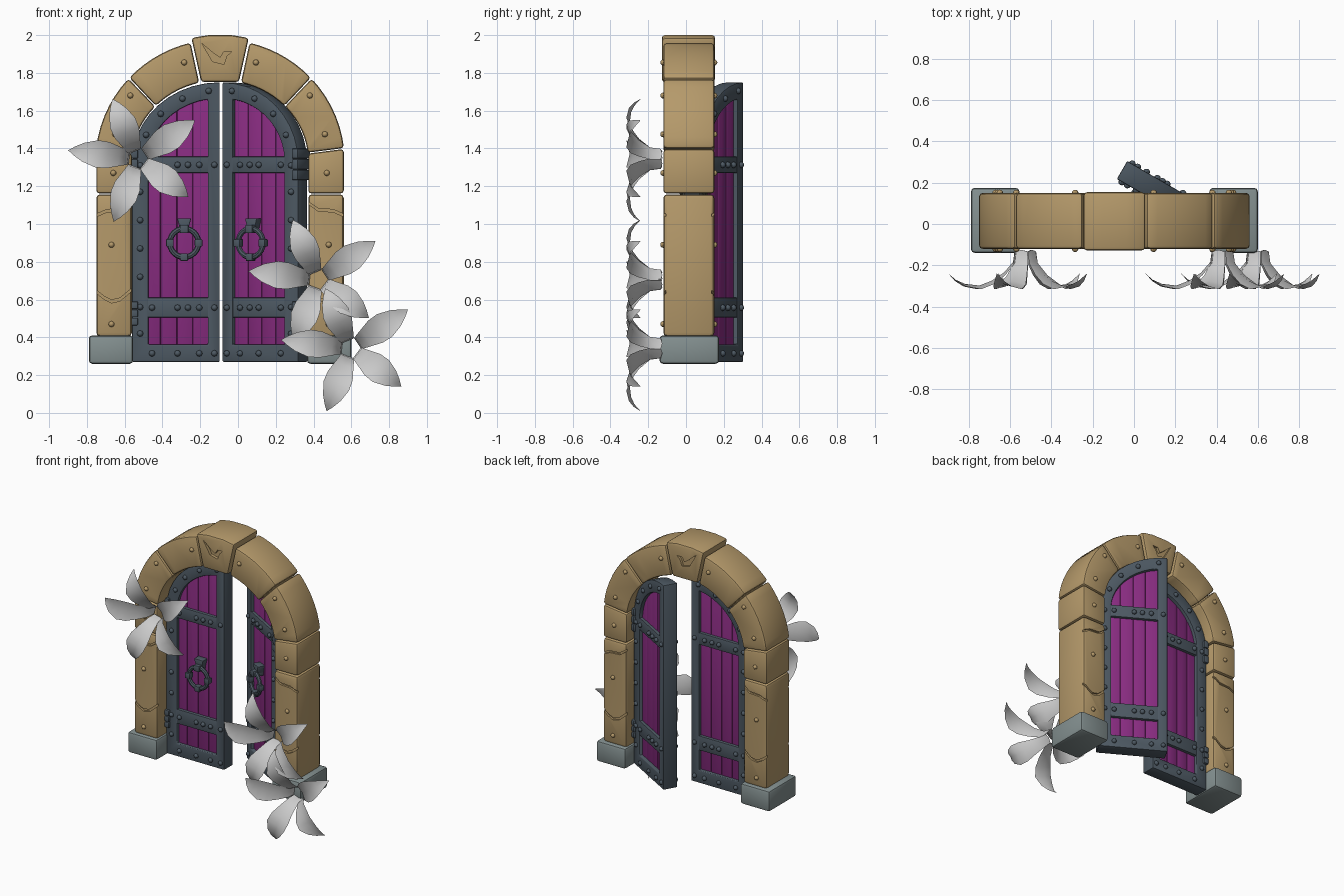
import bpy, bmesh
from math import sin, cos, radians, acos, sqrt
from mathutils import Matrix, Vector

if "Cube" in bpy.data.objects:
    bpy.data.objects.remove(bpy.data.objects["Cube"])

CX, CZ = -0.095, 1.33          # centre of the arch
YF, YB = -0.12, 0.15           # front and back of the stonework


def material(name, rgb):
    m = bpy.data.materials.new(name)
    m.diffuse_color = (*rgb, 1)
    m.use_nodes = True
    m.node_tree.nodes["Principled BSDF"].inputs["Base Color"].default_value = m.diffuse_color
    return m


STONE = material("sandstone", (0.46, 0.32, 0.145))
SLATE = material("grey_stone", (0.23, 0.28, 0.28))
IRON = material("dark_iron", (0.075, 0.10, 0.125))
WOOD = material("purple_wood", (0.25, 0.025, 0.22))


def prism(bm, pts, y0, y1):
    """Extrude an (x, z) outline from y0 to y1."""
    f = [bm.verts.new((x, y0, z)) for x, z in pts]
    b = [bm.verts.new((x, y1, z)) for x, z in pts]
    bm.faces.new(f)
    bm.faces.new(b[::-1])
    for i in range(len(pts)):
        j = (i + 1) % len(pts)
        bm.faces.new((f[j], f[i], b[i], b[j]))


def box(bm, x0, x1, y0, y1, z0, z1):
    prism(bm, [(x0, z0), (x1, z0), (x1, z1), (x0, z1)], y0, y1)


def stud(bm, x, y, z, r=0.017):
    m = Matrix.Translation((x, y, z)) @ Matrix.Rotation(radians(90), 4, 'X')
    bmesh.ops.create_uvsphere(bm, u_segments=8, v_segments=6, radius=r, matrix=m)


def finish(name, bm, mat=None, matrix=None, bevel=0, cutter=None, recalc=True):
    if matrix is not None:
        bm.transform(matrix)
    if recalc:
        bmesh.ops.recalc_face_normals(bm, faces=bm.faces)
    me = bpy.data.meshes.new(name)
    bm.to_mesh(me)
    bm.free()
    ob = bpy.data.objects.new(name, me)
    bpy.context.collection.objects.link(ob)
    if mat:
        me.materials.append(mat)
    bpy.ops.object.select_all(action='DESELECT')
    ob.select_set(True)
    bpy.context.view_layer.objects.active = ob
    if bevel:
        m = ob.modifiers.new("bevel", 'BEVEL')
        m.width, m.segments, m.limit_method = bevel, 2, 'ANGLE'
        bpy.ops.object.modifier_apply(modifier="bevel")
    if cutter:
        m = ob.modifiers.new("carve", 'BOOLEAN')
        m.operation, m.solver, m.object = 'DIFFERENCE', 'EXACT', cutter
        bpy.ops.object.modifier_apply(modifier="carve")
        bpy.data.objects.remove(cutter)
    bpy.ops.object.shade_smooth_by_angle(angle=radians(35))
    return ob


def arc(a, b, t0, t1, n=7):
    ts = [radians(t0 + (t1 - t0) * i / n) for i in range(n + 1)]
    return [(a * cos(t), CZ + b * sin(t)) for t in ts]


def carve(name, outlines, matrix):
    """Shallow cutter on the front and back faces."""
    bm = bmesh.new()
    for pts in outlines:
        prism(bm, pts, YF - 0.03, YF + 0.014)
        prism(bm, pts, YB - 0.014, YB + 0.03)
    ob = finish(name, bm, matrix=matrix)
    ob.hide_render = True
    return ob


def crack(pts, w=0.008):
    return [(x, z - w) for x, z in pts] + [(x, z + w) for x, z in pts[::-1]]


# Stone archway, both halves
CRACKS = [crack([(0.69, 0.67), (0.615, 0.61), (0.575, 0.59), (0.53, 0.60), (0.44, 0.675)]),
          crack([(0.69, 1.03), (0.60, 1.07), (0.52, 1.075), (0.44, 1.13)], 0.007)]
for side, s in (("left", -1), ("right", 1)):
    place = Matrix.Translation((CX, 0, 0)) @ Matrix.Diagonal((s, 1, 1, 1))
    bm = bmesh.new()
    box(bm, 0.46, 0.695, -0.14, 0.175, 0.26, 0.41)
    finish(side + "_base", bm, SLATE, place, 0.018)

    bm = bmesh.new()
    box(bm, 0.467, 0.655, YF, YB, 0.405, 1.157)
    finish(side + "_lower_stone", bm, STONE, place, 0.02,
           carve("crack_cutter", CRACKS, place))

    bm = bmesh.new()
    prism(bm, [(0.467, 1.162), (0.655, 1.162), (0.655, 1.397), (0.467, 1.373)], YF, YB)
    for t0, t1 in ((6.4, 42.7), (43.3, 76.3)):
        prism(bm, arc(0.66, 0.648, t0, t1) + arc(0.467, 0.43, t1, t0), YF, YB)
    finish(side + "_arch_stones", bm, STONE, place, 0.016)

    bm = bmesh.new()
    for x, z in ((0.575, 0.89), (0.575, 0.47), (0.565, 1.27), (0.555, 1.475), (0.475, 1.68), (0.19, 1.855)):
        for y in (YF, YB):
            stud(bm, x, y, z, 0.016)
    finish(side + "_stone_studs", bm, STONE, place)

# Keystone with a carved groove
place = Matrix.Translation((CX, 0, 0))
bm = bmesh.new()
prism(bm, [(-0.1, 1.752), (0.1, 1.752), (0.152, 1.985), (0.06, 2.0), (-0.06, 2.0), (-0.152, 1.985)],
      YF - 0.008, YB + 0.004)
groove = [(-0.095, 1.955), (-0.03, 1.90), (0, 1.88), (0.02, 1.912), (0.06, 1.912),
          (0.035, 1.888), (0.02, 1.845), (-0.04, 1.86)]
finish("keystone", bm, STONE, place, 0.016, carve("groove_cutter", [groove], place))

# Door leaf in local space: hinge edge at x = 0, free edge at x = W
W, T = 0.463, 0.05


def leaf_arc(a, b, t0, t1, n=10):
    return [(W - x, z) for x, z in arc(a, b, t0, t1, n)]


def door(side, place):
    # Iron frame as a ring between two matching outlines
    outer = [(0, 0.27), (W, 0.27)] + leaf_arc(W, 0.42, 90, 0)
    inner = [(0.085, 0.362), (0.4, 0.362)] + leaf_arc(0.378, 0.335, 80.4, 0)
    bm = bmesh.new()
    loops = [[bm.verts.new((x, y, z)) for x, z in pts]
             for pts, y in ((outer, -T), (inner, -T), (inner, T), (outer, T))]
    n = len(outer)
    for k in range(4):
        a, b = loops[k], loops[(k + 1) % 4]
        for i in range(n):
            j = (i + 1) % n
            bm.faces.new((a[i], a[j], b[j], b[i]))
    finish(side + "_door_frame", bm, IRON, place, 0.006)

    bm = bmesh.new()
    for z0, z1 in ((0.505, 0.61), (1.27, 1.357)):
        box(bm, 0.05, 0.43, -T + 0.003, T - 0.003, z0, z1)
    finish(side + "_door_rails", bm, IRON, place, 0.005)

    # Planks cut to the arch
    bm = bmesh.new()
    cuts = [0.05, 0.15, 0.237, 0.32, 0.43]
    for u0, u1 in zip(cuts, cuts[1:]):
        t0, t1 = acos((W - u1) / 0.42), acos((W - u0) / 0.42)
        top = leaf_arc(0.42, 0.37, t0 * 57.2958, t1 * 57.2958, 4)
        prism(bm, [(u0, 0.3), (u1, 0.3)] + top, -0.026, 0.026)
    finish(side + "_door_planks", bm, WOOD, place, 0.006)

    # Rivets on both faces
    bm = bmesh.new()
    spots = [(0.042, z) for z in (0.42, 0.56, 0.72, 0.87, 1.02, 1.17, 1.31)]
    spots += [(u, z) for z in (0.315, 0.557, 1.313) for u in (0.105, 0.24, 0.355, 0.435)]
    spots += [(0.295, 0.557), (0.295, 1.313)]
    spots += leaf_arc(0.42, 0.378, 82, 22, 3)
    for u, z in spots:
        for y in (-T, T):
            stud(bm, u, y, z)
    finish(side + "_door_rivets", bm, IRON, place)

    # Knuckled hinges
    bm = bmesh.new()
    for z0, h in ((0.46, 0.13), (1.23, 0.17)):
        for i in range(3):
            box(bm, -0.008, 0.03, -0.066, 0.066, z0 + h * i / 3 + 0.003, z0 + h * (i + 1) / 3)
    finish(side + "_hinges", bm, IRON, place, 0.006)

    # Ring handle with mount and bosses
    bm = bmesh.new()
    prism(bm, [(0.255, 0.965), (0.295, 0.965), (0.312, 1.03), (0.238, 1.03)], -0.075, -0.02)
    box(bm, 0.252, 0.298, -0.1, -0.02, 0.952, 0.995)
    for a in (-90, 0, 180):
        x, z = 0.275 + 0.076 * cos(radians(a)), 0.9 + 0.076 * sin(radians(a))
        box(bm, x - 0.02, x + 0.02, -0.096, -0.056, z - 0.02, z + 0.02)
    finish(side + "_handle_mount", bm, IRON, place, 0.005)
    bm = bmesh.new()
    N, M = 24, 8
    rings = []
    for i in range(N):
        a = 6.283185 * i / N
        rings.append([bm.verts.new((0.275 + (0.076 + 0.015 * cos(b)) * cos(a), -0.076 + 0.015 * sin(b),
                                    0.9 + (0.076 + 0.015 * cos(b)) * sin(a)))
                      for b in (6.283185 * k / M for k in range(M))])
    for i in range(N):
        p, q = rings[i], rings[(i + 1) % N]
        for k in range(M):
            bm.faces.new((p[k], q[k], q[(k + 1) % M], p[(k + 1) % M]))
    finish(side + "_handle_ring", bm, IRON, place)


door("left", Matrix.Translation((-0.56, 0.03, 0)))
door("right", Matrix.Translation((0.343, 0.03, 0)) @ Matrix.Rotation(radians(-30), 4, 'Z')
     @ Matrix.Diagonal((-1, 1, 1, 1)))

# Lilies: five creased petals flaring from an open tube
PROFILE = [(0.045, -0.125, 0.034), (0.052, -0.18, 0.038), (0.10, -0.235, 0.052), (0.16, -0.275, 0.07),
           (0.22, -0.298, 0.072), (0.29, -0.29, 0.05), (0.335, -0.27, 0.025)]
PETALS = [(173, 0.372), (113, 0.345), (34, 0.365), (-37, 0.335), (-111, 0.357)]


def flower(name, x, z):
    bm = bmesh.new()
    for ang, length in PETALS:
        m = Matrix.Translation((x, 0, z)) @ Matrix.Rotation(radians(-ang), 4, 'Y')
        k = length / 0.37
        rows = []
        for r, y, w in PROFILE:
            cup = 0.25 * w
            rows.append([bm.verts.new(m @ Vector((r * k, y - (cup if s else 0), s * w))) for s in (-1, 0, 1)])
        tip = bm.verts.new(m @ Vector((length, -0.24, 0)))
        for p, q in zip(rows, rows[1:]):
            for c in (0, 1):
                bm.faces.new((p[c], q[c], q[c + 1], p[c + 1]))
        for c in (0, 1):
            bm.faces.new((rows[-1][c], tip, rows[-1][c + 1]))
    finish(name, bm, recalc=False)


flower("upper_left_flower", -0.53, 1.345)
flower("middle_right_flower", 0.425, 0.705)
flower("lower_right_flower", 0.597, 0.342)
